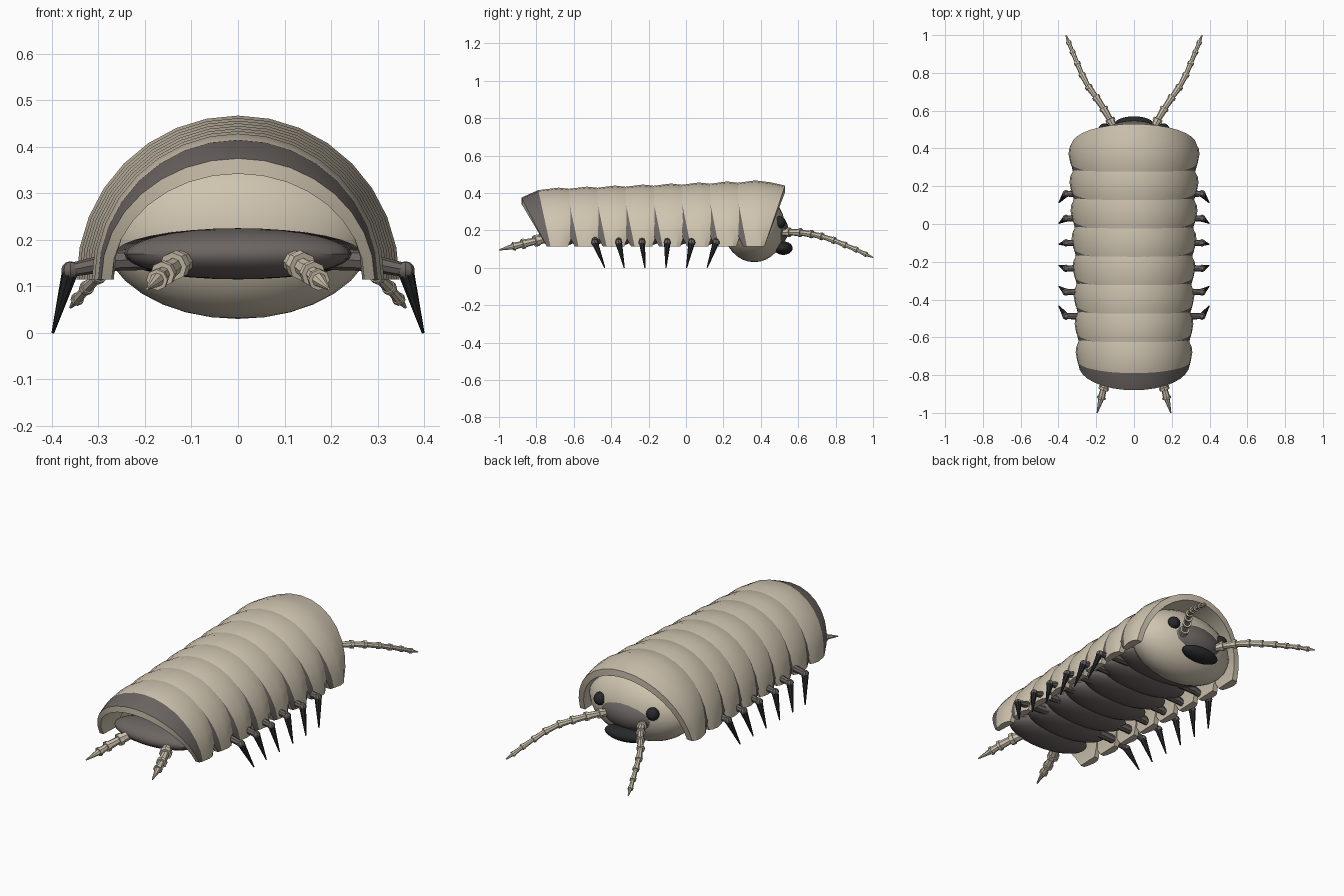
import bpy, bmesh, math
from mathutils import Vector

if "Cube" in bpy.data.objects:
    bpy.data.objects.remove(bpy.data.objects["Cube"])


def material(name, rgb):
    m = bpy.data.materials.new(name)
    m.diffuse_color = (*rgb, 1)
    m.use_nodes = True
    m.node_tree.nodes["Principled BSDF"].inputs["Base Color"].default_value = m.diffuse_color
    return m


CREAM = material("cream shell", (0.62, 0.55, 0.43))
GREY = material("dark warm grey", (0.15, 0.13, 0.122))
BLACK = material("black", (0.02, 0.021, 0.023))


def finish(name, bm, mats, angle=None):
    bmesh.ops.recalc_face_normals(bm, faces=bm.faces[:])
    me = bpy.data.meshes.new(name)
    bm.to_mesh(me)
    bm.free()
    for m in mats:
        me.materials.append(m)
    ob = bpy.data.objects.new(name, me)
    bpy.context.collection.objects.link(ob)
    if angle:
        bpy.ops.object.select_all(action='DESELECT')
        ob.select_set(True)
        bpy.context.view_layer.objects.active = ob
        bpy.ops.object.shade_smooth_by_angle(angle=math.radians(angle))
    return ob


def ellipsoid(name, center, radii, mat, seg=32, rings=16):
    bm = bmesh.new()
    bmesh.ops.create_uvsphere(bm, u_segments=seg, v_segments=rings, radius=1)
    for v in bm.verts:
        v.co = Vector(v.co[i] * radii[i] + center[i] for i in range(3))
    return finish(name, bm, [mat], 30)


def add_cone(bm, a, b, ra, rb, sides=8):
    a, b = Vector(a), Vector(b)
    q = (b - a).to_track_quat('Z', 'Y')
    loops = []
    for p, r in ((a, ra), (b, rb)):
        loops.append([bm.verts.new(p + q @ Vector((r * math.cos(t), r * math.sin(t), 0)))
                      for t in (2 * math.pi * i / sides for i in range(sides))])
    for i in range(sides):
        j = (i + 1) % sides
        bm.faces.new((loops[0][i], loops[0][j], loops[1][j], loops[1][i]))
    bm.faces.new(loops[0][::-1])
    bm.faces.new(loops[1])


def feeler(name, pts, r0, r1):
    """Chain of flared segments ending in a point."""
    bm = bmesh.new()
    n = len(pts) - 1
    for i in range(n):
        r = r0 + (r1 - r0) * i / n
        a, b = Vector(pts[i]), Vector(pts[i + 1])
        if i == n - 1:
            add_cone(bm, a, b, r, 0.003)
        else:
            add_cone(bm, a, b, r * 0.8, r)
            add_cone(bm, b - (b - a) * 0.1, b + (b - a) * 0.1, r * 1.2, r * 1.2)
    return finish(name, bm, [CREAM])


# Overlapping back shells: (y at crown, y at hem, x radius, z radius)
BASE = 0.115
PROFILE = [(0.16, 0.05, 0.330, 0.325), (0.08, 0.03, 0.343, 0.342),
           (0.0, 0.0, 0.347, 0.352), (-0.11, -0.045, 0.338, 0.337),
           (-0.20, -0.065, 0.330, 0.292), (-0.20, -0.065, 0.305, 0.255),
           (0.16, 0.05, 0.300, 0.290)]


def shell(name, y0, s):
    bm = bmesh.new()
    n = 16
    rows = []
    for i in range(n + 1):
        t = math.pi * i / n
        h = math.sin(t)
        rows.append([bm.verts.new((s * rx * math.cos(t), y0 + yb + (yt - yb) * h,
                                   BASE + s * rz * h)) for yt, yb, rx, rz in PROFILE])
    m = len(PROFILE)
    for i in range(n):
        for k in range(m):
            l = (k + 1) % m
            f = bm.faces.new((rows[i][k], rows[i][l], rows[i + 1][l], rows[i + 1][k]))
            f.material_index = 1 if k == 3 else 0   # dark trailing bevel
    bm.faces.new(rows[0])
    bm.faces.new(rows[-1][::-1])
    return finish(name, bm, [CREAM, GREY], 19)


for k in range(8):
    y = 0.37 - 0.15 * k
    s = 1 - 0.11 * k / 7
    shell(f"back_shell_{k + 1}", y, s)
    # Belly plates
    if k:
        ellipsoid(f"belly_plate_{k}", (0, y, 0.17), (0.27 * s, 0.11, 0.055), GREY)

# Head, face, mouth
ellipsoid("head", (0, 0.365, 0.215), (0.292, 0.165, 0.185), CREAM)
ellipsoid("face", (0, 0.45, 0.20), (0.175, 0.098, 0.095), GREY)
ellipsoid("mouth", (0, 0.52, 0.105), (0.11, 0.05, 0.036), BLACK)

# Leg rows: (joint y, tip y)
LEGS = [(0.16, 0.113), (0.03, 0.003), (-0.10, -0.107),
        (-0.235, -0.22), (-0.36, -0.33), (-0.488, -0.434)]
ANTENNA = [(0.09, 0.48, 0.185), (0.125, 0.55, 0.19), (0.16, 0.61, 0.188),
           (0.20, 0.67, 0.18), (0.24, 0.725, 0.168), (0.275, 0.79, 0.147),
           (0.30, 0.85, 0.122), (0.325, 0.91, 0.097), (0.345, 0.96, 0.073),
           (0.36, 1.0, 0.055)]
TAIL = [(0.09, -0.70, 0.17), (0.135, -0.80, 0.145), (0.16, -0.87, 0.128),
        (0.173, -0.92, 0.115), (0.195, -1.0, 0.095)]

for side, tag in ((1, "right"), (-1, "left")):
    ellipsoid(f"eye_{tag}", (side * 0.155, 0.50, 0.243), (0.033,) * 3, BLACK, 16, 8)
    feeler(f"antenna_{tag}", [(side * x, y, z) for x, y, z in ANTENNA], 0.021, 0.009)
    feeler(f"tail_feeler_{tag}", [(side * x, y, z) for x, y, z in TAIL], 0.026, 0.013)
    for i, (yj, yt) in enumerate(LEGS):
        joint = (side * 0.36, yj, 0.135)
        bm = bmesh.new()
        add_cone(bm, (side * 0.17, yj, 0.16), (side * 0.27, yj, 0.155), 0.024, 0.022)
        add_cone(bm, (side * 0.26, yj, 0.155), joint, 0.02, 0.015)
        finish(f"upper_leg_{tag}_{i + 1}", bm, [GREY])
        ellipsoid(f"knee_{tag}_{i + 1}", joint, (0.02, 0.02, 0.019), GREY, 8, 6)
        bm = bmesh.new()
        add_cone(bm, joint, (side * 0.398, yt, 0.0), 0.018, 0.003)
        finish(f"leg_tip_{tag}_{i + 1}", bm, [BLACK])
